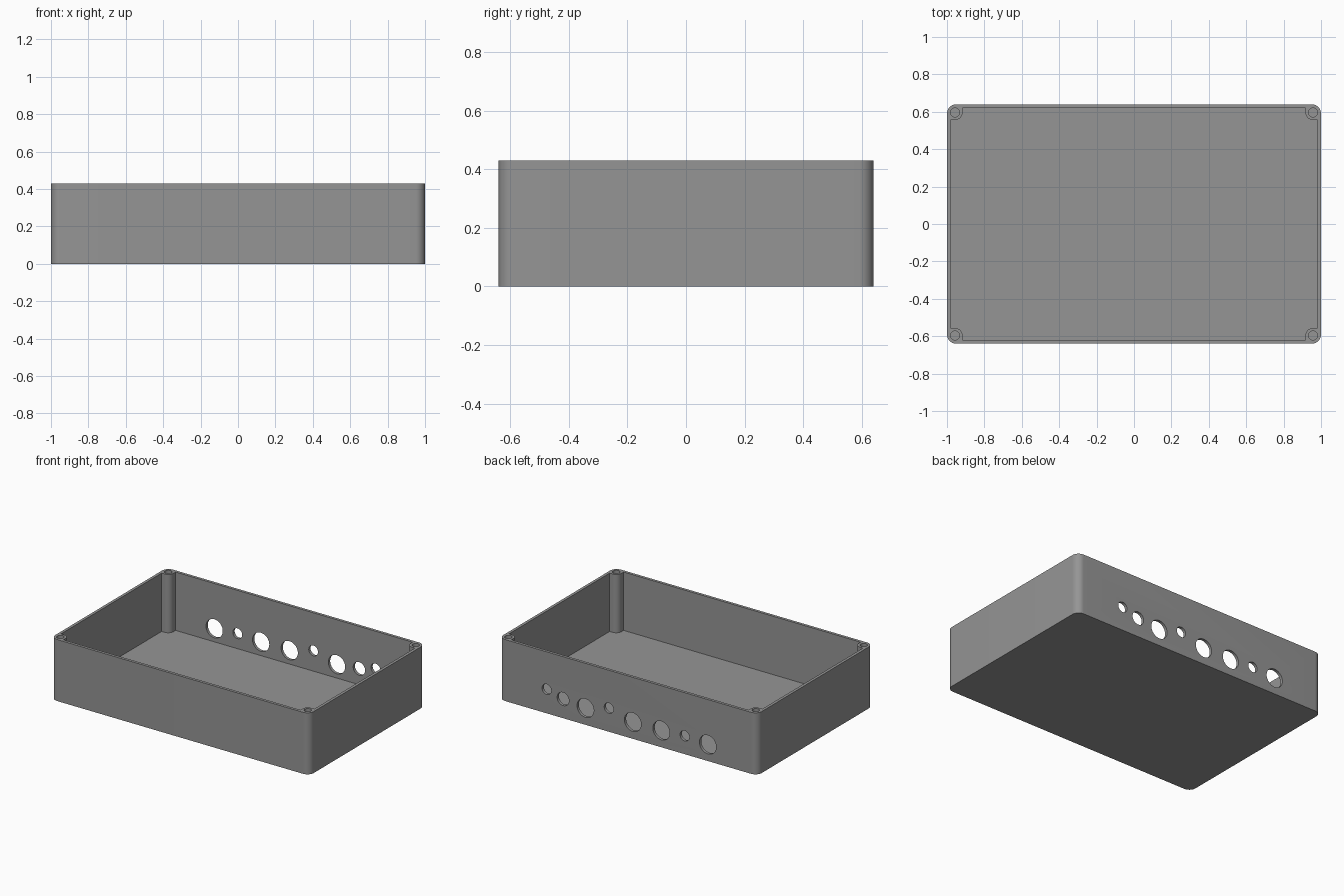
import bpy, bmesh, math

if "Cube" in bpy.data.objects:
    bpy.data.objects.remove(bpy.data.objects["Cube"])

HX, HY, H = 1.0, 0.64, 0.43          # half sizes and height
WALL, FLOOR, R = 0.02, 0.022, 0.05   # shell thickness, corner radius
PX, PY, PR = 0.957, 0.596, 0.04      # screw post centre and radius

grey = bpy.data.materials.new("plastic_grey")
grey.diffuse_color = (0.30, 0.30, 0.30, 1)
grey.use_nodes = True
grey.node_tree.nodes["Principled BSDF"].inputs["Base Color"].default_value = grey.diffuse_color


def prism(name, pts, z0, z1):
    """Extrude a flat outline between two heights."""
    bm = bmesh.new()
    face = bm.faces.new([bm.verts.new((x, y, z0)) for x, y in pts])
    ext = bmesh.ops.extrude_face_region(bm, geom=[face])["geom"]
    bmesh.ops.translate(bm, vec=(0, 0, z1 - z0),
                        verts=[v for v in ext if isinstance(v, bmesh.types.BMVert)])
    bmesh.ops.recalc_face_normals(bm, faces=bm.faces)
    me = bpy.data.meshes.new(name)
    bm.to_mesh(me)
    bm.free()
    ob = bpy.data.objects.new(name, me)
    bpy.context.collection.objects.link(ob)
    return ob


def arc(cx, cy, r, a0, a1, n):
    return [(cx + r * math.cos(math.radians(a0 + (a1 - a0) * i / n)),
             cy + r * math.sin(math.radians(a0 + (a1 - a0) * i / n))) for i in range(n + 1)]


def four_corners(quarter):
    """Mirror the outline of the +x +y corner around the box."""
    back = quarter[::-1]
    return (quarter + [(-x, y) for x, y in back]
            + [(-x, -y) for x, y in quarter] + [(x, -y) for x, y in back])


def cylinder(name, r, depth, loc, rot=(0, 0, 0)):
    bpy.ops.mesh.primitive_cylinder_add(vertices=40, radius=r, depth=depth,
                                        location=loc, rotation=rot)
    bpy.context.object.name = name
    return bpy.context.object


# Rounded outer block
box = prism("enclosure_box", four_corners(arc(HX - R, HY - R, R, 0, 90, 12)), 0, H)
box.data.materials.append(grey)

# Cavity outline leaves a rounded screw post in each corner
notch = ([(HX - WALL, PY - PR)] + arc(PX, PY, PR, 270, 180, 12) + [(PX - PR, HY - WALL)])
cutters = [prism("cavity_cutter", four_corners(notch), FLOOR, H + 0.1)]

# Screw holes in the posts
for sx in (-1, 1):
    for sy in (-1, 1):
        cutters.append(cylinder("screw_cutter", 0.024, 0.5, (sx * PX, sy * PY, H)))

# Round openings through the back wall: x, z, radius
for x, z, r in ((-0.617, 0.115, 0.065), (-0.438, 0.128, 0.036), (-0.257, 0.117, 0.065),
                (-0.036, 0.117, 0.065), (0.149, 0.165, 0.036), (0.33, 0.117, 0.065),
                (0.503, 0.134, 0.046), (0.63, 0.168, 0.036)):
    cutters.append(cylinder("port_cutter", r, 0.1, (x, HY - 0.01, z), (math.pi / 2, 0, 0)))

for c in cutters:
    mod = box.modifiers.new(c.name, "BOOLEAN")
    mod.operation, mod.solver, mod.object = "DIFFERENCE", "EXACT", c

# Bake the cuts and remove the cutters
bpy.context.view_layer.update()
baked = bpy.data.meshes.new_from_object(
    box.evaluated_get(bpy.context.evaluated_depsgraph_get()))
box.modifiers.clear()
box.data = baked
for c in cutters:
    bpy.data.objects.remove(c)
baked.materials.clear()
baked.materials.append(grey)
for p in baked.polygons:
    p.material_index = 0

bpy.ops.object.select_all(action="DESELECT")
box.select_set(True)
bpy.context.view_layer.objects.active = box
bpy.ops.object.shade_smooth_by_angle(angle=math.radians(30))
